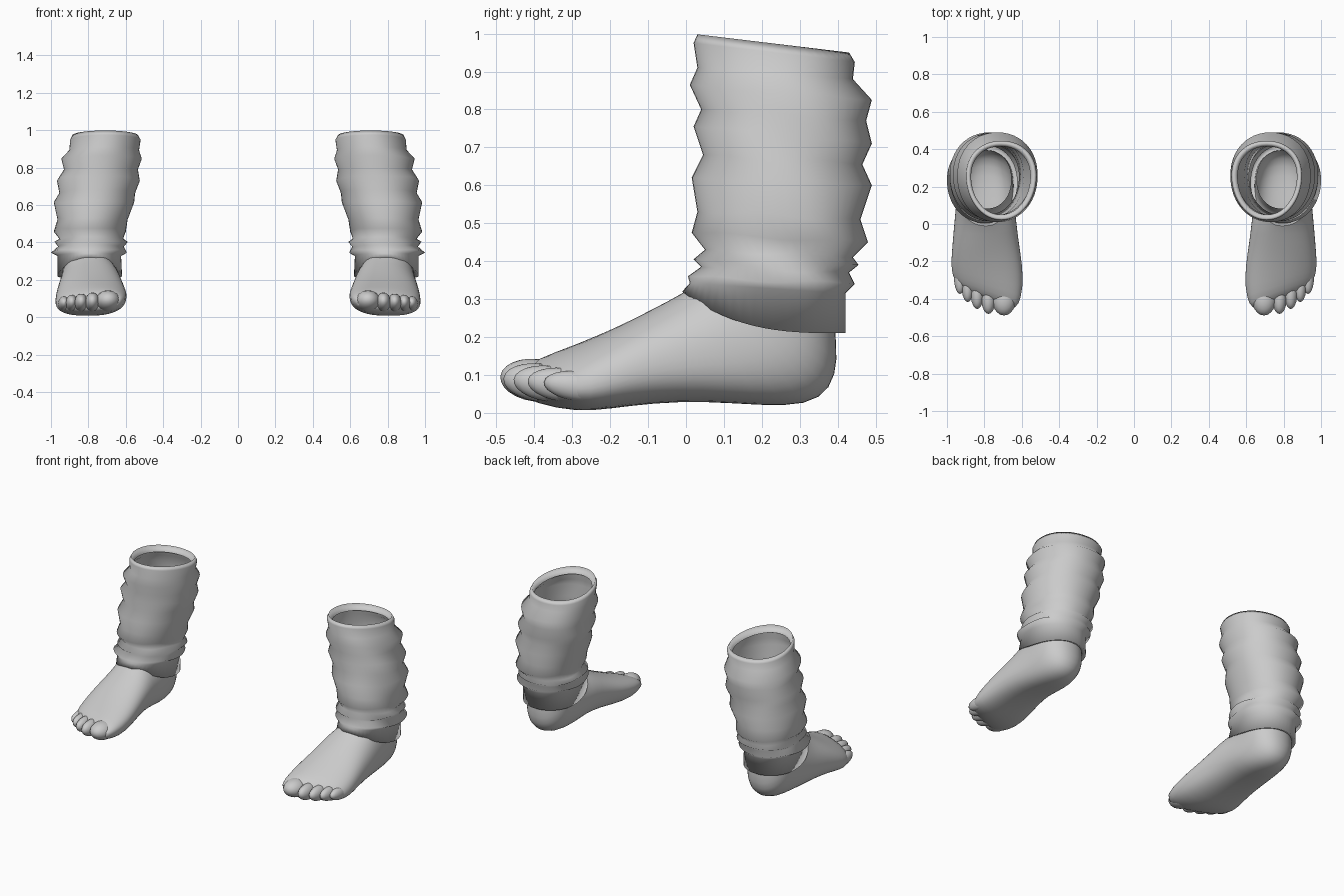
import bpy, bmesh
from math import sin, cos, pi, copysign
from mathutils import Matrix


def spow(v, n):
    return copysign(abs(v) ** (2 / n), v)


def finish(name, bm, subdiv=0, angle=pi):
    """Turn a bmesh into a smooth object mirrored to the other leg."""
    bmesh.ops.recalc_face_normals(bm, faces=bm.faces)
    for f in bm.faces:
        f.smooth = True
    me = bpy.data.meshes.new(name)
    bm.to_mesh(me)
    bm.free()
    ob = bpy.data.objects.new(name, me)
    bpy.context.collection.objects.link(ob)
    mir = ob.modifiers.new("mirror", 'MIRROR')
    mir.use_mirror_merge = False
    if subdiv:
        s = ob.modifiers.new("subdivision", 'SUBSURF')
        s.levels = s.render_levels = subdiv
    return ob


def loft(bm, loops, cap_first=False):
    rings = [[bm.verts.new(p) for p in loop] for loop in loops]
    n = len(rings[0])
    for a, b in zip(rings, rings[1:]):
        for i in range(n):
            bm.faces.new((a[i], a[(i + 1) % n], b[(i + 1) % n], b[i]))
    if cap_first:
        bm.faces.new(rings[0])


# Leg warmer: front y, front z, back y, back z, inner x, outer x of each fold
FOLDS = [
    (.050, .955, .415, .910, .555, .870),
    (.030, .998, .430, .950, .535, .885),
    (.020, .975, .445, .925, .522, .897),
    (.030, .910, .440, .880, .530, .900),
    (.010, .865, .490, .825, .515, .945),
    (.040, .800, .475, .770, .535, .930),
    (.020, .755, .490, .710, .525, .968),
    (.045, .680, .465, .655, .550, .955),
    (.015, .620, .490, .600, .555, .985),
    (.030, .530, .460, .510, .590, .965),
    (.015, .475, .480, .450, .600, .985),
    (.050, .430, .440, .410, .615, .955),
    (.020, .405, .455, .390, .590, .980),
    (.040, .385, .430, .370, .610, .960),
    (.005, .360, .445, .340, .595, 1.00),
    (.010, .342, .420, .315, .625, .965),
    (-.010, .320, .420, .210, .620, .965),
    (.015, .332, .395, .222, .645, .940),
]
SEG = 48
loops = []
for k, (yf, zf, yb, zb, xi, xo) in enumerate(FOLDS):
    egg = .1 if k < 4 else .03
    bow = 3 if k > 15 else 1
    wob = .006 if 3 < k < 15 else 0
    loop = []
    for i in range(SEG):
        a = 2 * pi * i / SEG
        c, s = spow(cos(a), 2.1), spow(sin(a), 2.1)
        x = (xi + xo) / 2 + (xo - xi) / 2 * c * (1 + egg * s)
        y = (yf + yb) / 2 + (yb - yf) / 2 * s
        t = (1 - s) / 2
        z = zb + (zf - zb) * t ** bow + wob * sin(4 * a + k * 1.7) * cos(a) ** 2
        loop.append((x, y, z))
    loops.append(loop)
bm = bmesh.new()
loft(bm, loops)
finish("leg_warmers", bm)

# Foot: top y, top z, bottom y, bottom z, inner x, outer x, sideways slant
SECTIONS = [
    (-.410, .115, -.41, .045, .650, .920, .40),
    (-.365, .148, -.37, .022, .615, .960, .40),
    (-.300, .176, -.29, .002, .592, .975, .22),
    (-.200, .218, -.20, .010, .597, .976, .08),
    (-.100, .268, -.09, .025, .617, .968, 0),
    (-.005, .318, .050, .030, .630, .958, 0),
    (.030, .345, .200, .018, .638, .950, 0),
    (.050, .365, .320, .018, .642, .945, 0),
    (.058, .380, .385, .060, .645, .942, 0),
    (.065, .390, .403, .140, .645, .940, 0),
    (.070, .400, .392, .220, .650, .935, 0),
    (.080, .420, .395, .360, .655, .930, 0),
]
loops = []
for k, (yt, zt, yb, zb, xi, xo, slant) in enumerate(SECTIONS):
    lean = .02 if k < 6 else 0
    loop = []
    for i in range(24):
        a = 2 * pi * i / 24
        n = 2.5 if sin(a) < 0 and k < 7 else 2.15
        c, s = spow(cos(a), n), spow(sin(a), n)
        dx = (xo - xi) / 2 * c
        y = (yt + yb) / 2 + (yt - yb) / 2 * s + slant * dx
        z = (zt + zb) / 2 + (zt - zb) / 2 * s
        loop.append(((xi + xo) / 2 + dx - lean * s, y, z))
    loops.append(loop)
bm = bmesh.new()
loft(bm, loops, cap_first=True)
finish("feet", bm, 1)

# Toes: centre x, tip y, half width, half height
bm = bmesh.new()
for x, tip, rx, rz in [(.695, -.490, .066, .056), (.778, -.482, .040, .050),
                       (.838, -.455, .037, .047), (.889, -.418, .034, .044),
                       (.930, -.375, .033, .040)]:
    ry = .095
    m = Matrix.Translation((x, tip + ry, .030 + rz)) @ Matrix.Rotation(-.12, 4, 'X') \
        @ Matrix.Diagonal((rx, ry, rz, 1))
    bmesh.ops.create_uvsphere(bm, u_segments=20, v_segments=12, radius=1, matrix=m)
finish("toes", bm)
